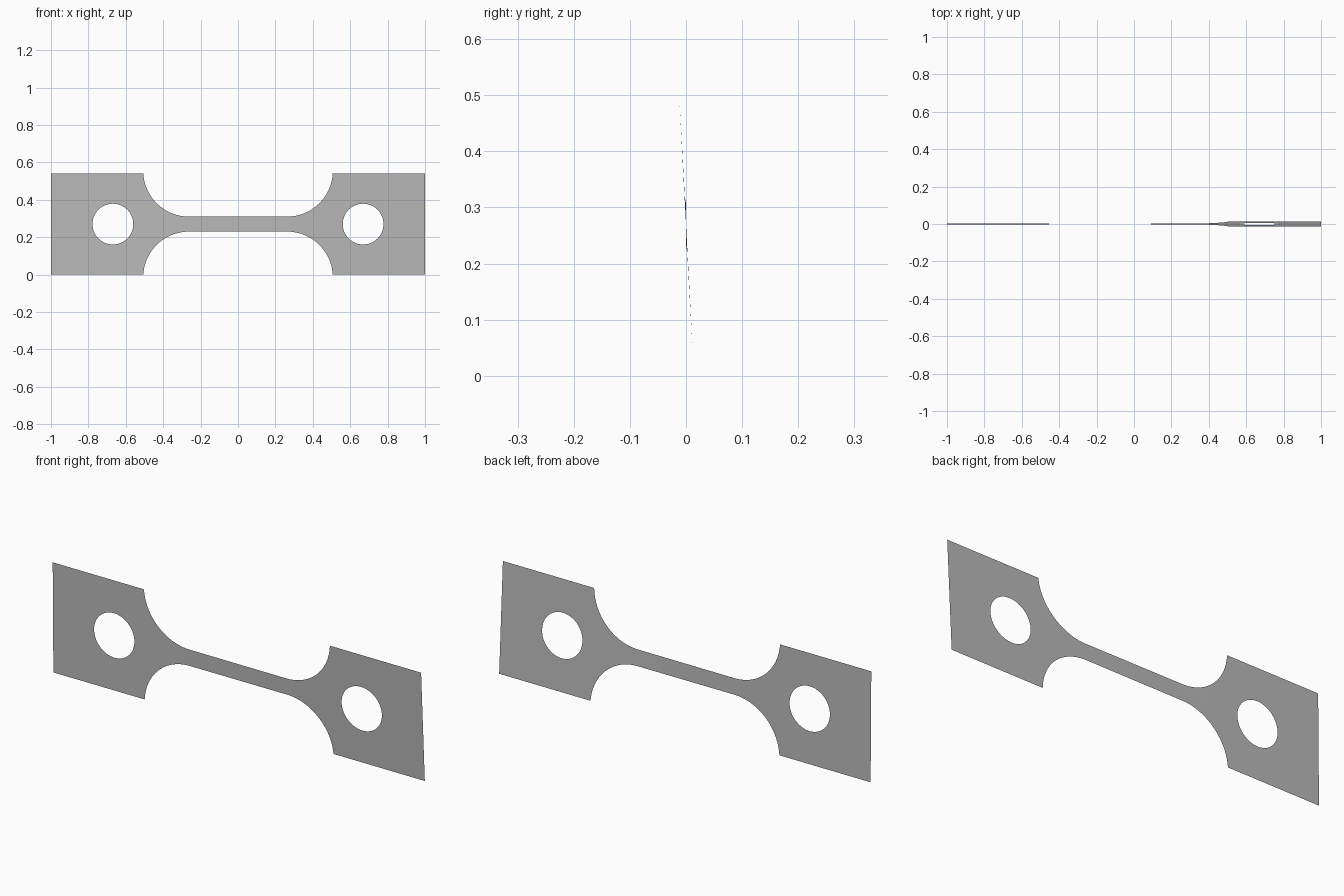
import bpy
import bmesh
from math import sin, cos, pi, sqrt

cube = bpy.data.objects.get("Cube")
if cube:
    bpy.data.objects.remove(cube)

# Main dimensions
HALF = 0.27            # half height of the end plates
NECK = 0.04            # half height of the neck
NOTCH_X, NOTCH_Z = 0.262, 0.285
NOTCH_R = NOTCH_Z - NECK
HOLE_X, HOLE_R = 0.669, 0.109
PLATE_X = NOTCH_X + sqrt(NOTCH_R ** 2 - (NOTCH_Z - HALF) ** 2)
STEPS = 24


def twist(x):
    """Slight lean of the sheet, growing along the neck."""
    f = min(max((x + 0.4) / 0.9, 0), 1)
    return 0.01 + 0.043 * f


def outer(x):
    """Half height of the outline at x."""
    d = abs(x) - NOTCH_X
    if d <= 0:
        return NECK
    if abs(x) >= PLATE_X - 1e-6:
        return HALF
    return NOTCH_Z - sqrt(NOTCH_R ** 2 - d ** 2)


def inner(x):
    """Half height of the hole at x."""
    d = abs(abs(x) - HOLE_X)
    return sqrt(HOLE_R ** 2 - d ** 2) if d < HOLE_R - 1e-6 else 0


# Column positions, denser along the arcs
right = [NOTCH_X * i / 6 for i in range(1, 7)]
end = (PLATE_X - NOTCH_X) / NOTCH_R
right += [NOTCH_X + NOTCH_R * sin(pi / 2 * i / STEPS) for i in range(1, STEPS)
          if sin(pi / 2 * i / STEPS) < end - 0.001]
right += [PLATE_X]
right += [HOLE_X - HOLE_R * cos(pi * i / STEPS) for i in range(STEPS + 1)]
right += [0.85, 1.0]
columns = [-x for x in reversed(right)] + [0] + right

# Twisted sheet: an upper and a lower strip that part around the holes
bm = bmesh.new()


def vert(x, h):
    return bm.verts.new((x, -twist(x) * h, HALF + h))


for side in (1, -1):
    rows = [(vert(x, side * inner(x)), vert(x, side * outer(x))) for x in columns]
    for (a, b), (c, d) in zip(rows, rows[1:]):
        bm.faces.new((a, c, d, b) if side > 0 else (b, d, c, a))
bmesh.ops.remove_doubles(bm, verts=bm.verts, dist=1e-5)

mesh = bpy.data.meshes.new("test_strip")
bm.to_mesh(mesh)
bm.free()
strip = bpy.data.objects.new("test_strip", mesh)
bpy.context.collection.objects.link(strip)

# Plain grey metal
grey = bpy.data.materials.new("plain_grey")
grey.use_nodes = True
colour = (0.5, 0.5, 0.5, 1)
grey.diffuse_color = colour
grey.node_tree.nodes["Principled BSDF"].inputs["Base Color"].default_value = colour
mesh.materials.append(grey)

bpy.context.view_layer.objects.active = strip
strip.select_set(True)
bpy.ops.object.shade_smooth_by_angle()
